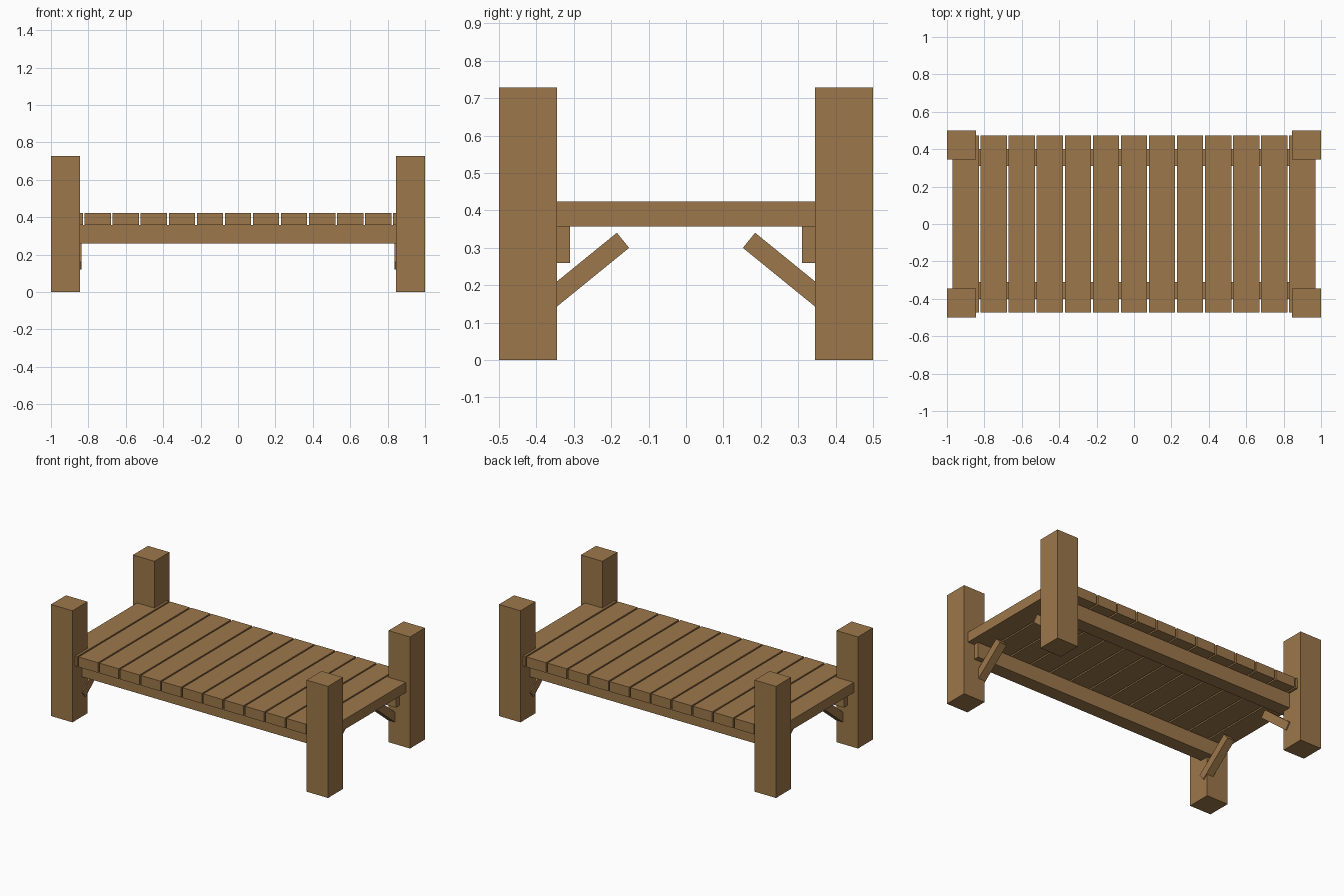
import bpy, math

if "Cube" in bpy.data.objects:
    bpy.data.objects.remove(bpy.data.objects["Cube"])

wood = bpy.data.materials.new("brown wood")
wood.diffuse_color = (0.34, 0.185, 0.069, 1)
wood.use_nodes = True
wood.node_tree.nodes["Principled BSDF"].inputs["Base Color"].default_value = wood.diffuse_color


def box(name, center, size, rot_x=0.0):
    """Box with the given centre and full size, optionally tilted about x."""
    bpy.ops.mesh.primitive_cube_add(size=1, location=center, rotation=(rot_x, 0, 0))
    ob = bpy.context.object
    ob.name = name
    ob.scale = size
    bpy.ops.object.transform_apply(location=False, rotation=False, scale=True)
    ob.data.materials.append(wood)
    return ob


# Deck planks, laid across the length
for i in range(13):
    box(f"plank_{i + 1}", ((i - 6) * 0.15, 0, 0.39), (0.14, 0.945, 0.066))

for sy, side in ((-1, "front"), (1, "back")):
    # Long rail under the planks
    box(f"{side}_rail", (0, sy * 0.355, 0.308), (1.845, 0.09, 0.098))
    for sx, end in ((-1, "left"), (1, "right")):
        # Corner post
        box(f"{side}_{end}_post", (sx * 0.9225, sy * 0.4225, 0.364),
            (0.155, 0.155, 0.728))
        # Diagonal brace rising inward from the post
        box(f"{side}_{end}_brace", (sx * 0.864, sy * 0.279, 0.23),
            (0.052, 0.285, 0.052), -sy * math.radians(39.1))
